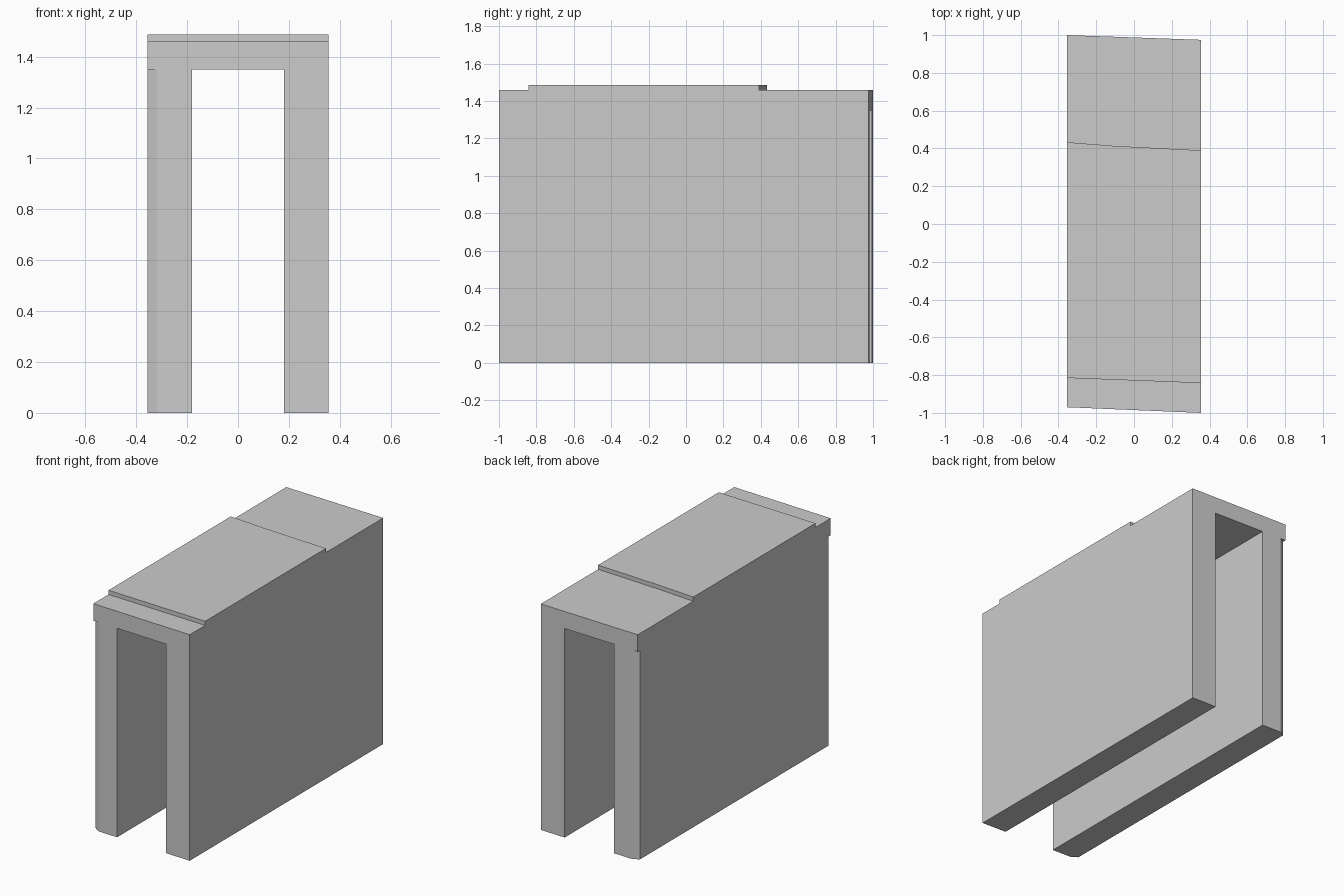
import bpy, bmesh

if "Cube" in bpy.data.objects:
    bpy.data.objects.remove(bpy.data.objects["Cube"])

W = 0.355      # half width
INNER = 0.18   # half width of the passage

def front(x):  # slanted front end
    return -0.985 - 0.015 * x / W

def back(x):   # slanted back end
    return 0.9875 - 0.0125 * x / W

def prism(name, outline, z0, z1):
    """Extrude a counter-clockwise plan outline from z0 to z1."""
    bm = bmesh.new()
    face = bm.faces.new([bm.verts.new((x, y, z0)) for x, y in outline])
    top = bmesh.ops.extrude_face_region(bm, geom=[face])
    verts = [v for v in top["geom"] if isinstance(v, bmesh.types.BMVert)]
    bmesh.ops.translate(bm, verts=verts, vec=(0, 0, z1 - z0))
    bmesh.ops.recalc_face_normals(bm, faces=bm.faces)
    mesh = bpy.data.meshes.new(name)
    bm.to_mesh(mesh)
    bm.free()
    obj = bpy.data.objects.new(name, mesh)
    bpy.context.collection.objects.link(obj)
    return obj

# Left wall with clipped outer corners
c = -W + 0.037
prism("left_wall", [(-INNER, front(-INNER)), (-INNER, back(-INNER)),
                    (c, back(c)), (-W, back(-W) - 0.025),
                    (-W, front(-W) + 0.025), (c, front(c))], 0, 1.35)

# Right wall
prism("right_wall", [(INNER, front(INNER)), (W, front(W)),
                     (W, back(W)), (INNER, back(INNER))], 0, 1.35)

# Roof slab bridging the walls
prism("roof_slab", [(-W, front(-W)), (W, front(W)),
                    (W, back(W)), (-W, back(-W))], 1.35, 1.46)

# Thin raised plate on the roof
prism("roof_plate", [(-W, -0.815), (W, -0.842), (W, 0.39),
                     (-0.1, 0.413), (-W, 0.433)], 1.46, 1.487)
